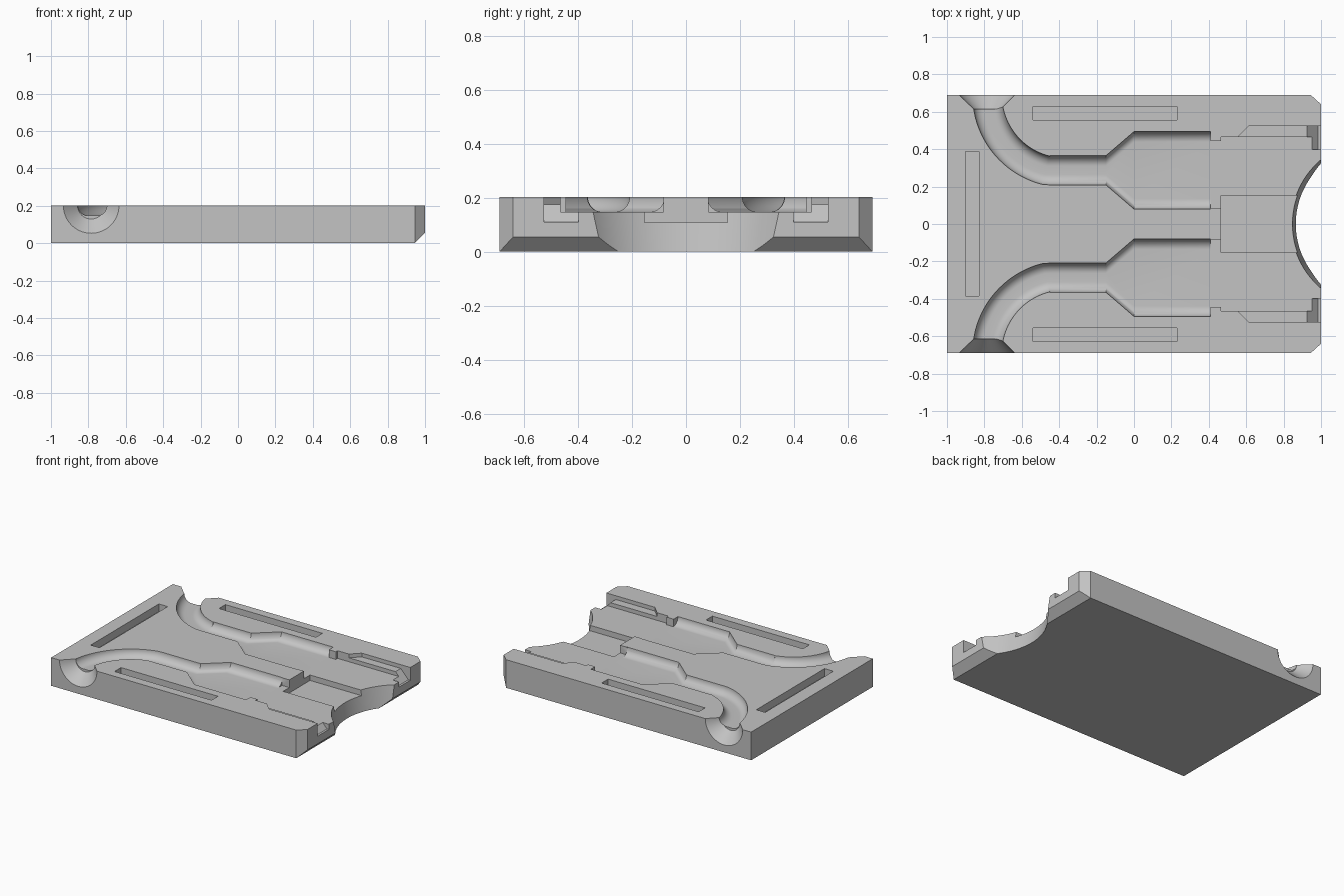
import bpy, bmesh, math
from mathutils import Vector

cube = bpy.data.objects.get("Cube")
if cube:
    bpy.data.objects.remove(cube, do_unlink=True)

TOP, FLOOR, ABOVE = 0.202, 0.147, 0.3
FILLET = TOP - FLOOR

grey = bpy.data.materials.new("light_grey")
grey.use_nodes = True
COLOUR = (0.55, 0.55, 0.55, 1)
grey.diffuse_color = COLOUR
grey.node_tree.nodes["Principled BSDF"].inputs["Base Color"].default_value = COLOUR


def loft(name, rings):
    """Closed solid through a list of matching rings of points."""
    bm = bmesh.new()
    loops = [[bm.verts.new(p) for p in ring] for ring in rings]
    n = len(loops[0])
    for a, b in zip(loops, loops[1:]):
        for i in range(n):
            j = (i + 1) % n
            bm.faces.new((a[i], a[j], b[j], b[i]))
    bm.faces.new(loops[0])
    bm.faces.new(loops[-1])
    bmesh.ops.recalc_face_normals(bm, faces=bm.faces)
    mesh = bpy.data.meshes.new(name)
    bm.to_mesh(mesh)
    bm.free()
    obj = bpy.data.objects.new(name, mesh)
    bpy.context.collection.objects.link(obj)
    mesh.materials.append(grey)
    return obj


def prism(name, outline, low, high):
    """Plan outline extruded in z."""
    return loft(name, [[(x, y, z) for x, y in outline] for z in (low, high)])


def box_outline(x0, x1, y0, y1):
    return [(x0, y0), (x1, y0), (x1, y1), (x0, y1)]


def circle(radius, steps):
    return [(radius * math.cos(math.tau * i / steps),
             radius * math.sin(math.tau * i / steps)) for i in range(steps)]


# Plate with cropped corners on its +x end
plate = prism("mold_plate", [(-1, -0.69), (0.945, -0.69), (1, -0.64),
                             (1, 0.64), (0.945, 0.69), (-1, 0.69)], 0, TOP)
cutters = []

# Bevel under the +x edge
cutters.append(loft("edge_bevel_cutter", [
    [(0.935, y, -0.01), (1.1, y, -0.01), (1.1, y, 0.155)] for y in (-0.8, 0.8)]))

# Shallow recess at the +x end, notched around a central island
half = [(0.465, 0.083), (0.409, 0.083), (0.409, 0.445),
        (0.465, 0.445), (0.465, 0.465), (1.1, 0.465)]
cutters.append(prism("recess_cutter",
                     half + [(x, -y) for x, y in reversed(half)], FLOOR, ABOVE))
cutters.append(prism("centre_pocket_cutter",
                     box_outline(0.465, 1.1, -0.153, 0.153), 0.108, ABOVE))

# Round tapered scoop in the +x end
cutters.append(loft("scoop_cutter", [
    [(1.292 + x, y, z) for x, y in circle(0.427 + z / 6, 128)]
    for z in (-0.05, ABOVE)]))

# Long slot along the -x end
cutters.append(prism("end_slot_cutter",
                     box_outline(-0.9, -0.83, -0.385, 0.388), FLOOR, ABOVE))


def channel_ring(centre, side, width):
    """Trough section with rounded lower corners."""
    arc = [(width - FILLET * (1 - math.cos(a)), TOP - FILLET * math.sin(a))
           for a in (math.pi / 2 * i / 10 for i in range(11))]
    right = [(width, ABOVE)] + arc
    section = right + [(-u, z) for u, z in reversed(right)]
    return [(centre.x + side.x * u, centre.y + side.y * u, z) for u, z in section]


# Central line of the channel: curved bend, neck, flare and wide chamber
RADIUS, BEND = 0.415, Vector((-0.37, 0.69))
stations = []
for i in range(25):
    a = math.radians(186 + (256 - 186) * i / 24)
    out = Vector((math.cos(a), math.sin(a)))
    stations.append((BEND + out * RADIUS, out, 0.078))
for x, w in ((-0.45, 0.078), (-0.15, 0.078), (0, 0.207), (0.41, 0.207)):
    stations.append((Vector((x, 0.287)), Vector((0, -1)), w))

for s, label in ((1, "left"), (-1, "right")):
    def flip(ring):
        return [(x, s * y, z) for x, y, z in ring]

    cutters.append(loft(label + "_channel_cutter",
                        [flip(channel_ring(*st)) for st in stations]))
    # Funnel opening through the side wall
    cutters.append(loft(label + "_funnel_cutter", [
        flip([(-0.785 + u, y, TOP + v) for u, v in circle(r, 64)])
        for y, r in ((0.615, 0.073), (0.69, 0.149), (0.73, 0.19))]))
    # Long slot beside the channel
    cutters.append(prism(label + "_slot_cutter", [
        (x, s * y) for x, y in box_outline(-0.54, 0.23, 0.555, 0.628)], FLOOR, ABOVE))
    # Shelf beside the recess
    cutters.append(prism(label + "_shelf_cutter", [
        (x, s * y) for x, y in ((0.52, 0.43), (0.615, 0.525), (1.1, 0.525), (1.1, 0.43))],
        0.175, ABOVE))
    # Sloped notch at the end of the shelf
    cutters.append(loft(label + "_notch_cutter", [
        flip([(0.925, y, ABOVE), (0.925, y, 0.175), (0.985, y, 0.11),
              (1.1, y, 0.11), (1.1, y, ABOVE)]) for y in (0.398, 0.525)]))

# Carve the plate
for cutter in cutters:
    cutter.hide_render = True
    mod = plate.modifiers.new(cutter.name, "BOOLEAN")
    mod.operation = "DIFFERENCE"
    mod.solver = "EXACT"
    mod.object = cutter
bpy.context.view_layer.update()
carved = bpy.data.meshes.new_from_object(
    plate.evaluated_get(bpy.context.evaluated_depsgraph_get()))
plate.modifiers.clear()
plate.data = carved
for cutter in cutters:
    bpy.data.objects.remove(cutter, do_unlink=True)
plate.data.materials.clear()
plate.data.materials.append(grey)
for poly in plate.data.polygons:
    poly.material_index = 0

bpy.ops.object.select_all(action="DESELECT")
plate.select_set(True)
bpy.context.view_layer.objects.active = plate
bpy.ops.object.shade_smooth_by_angle(angle=math.radians(25))
